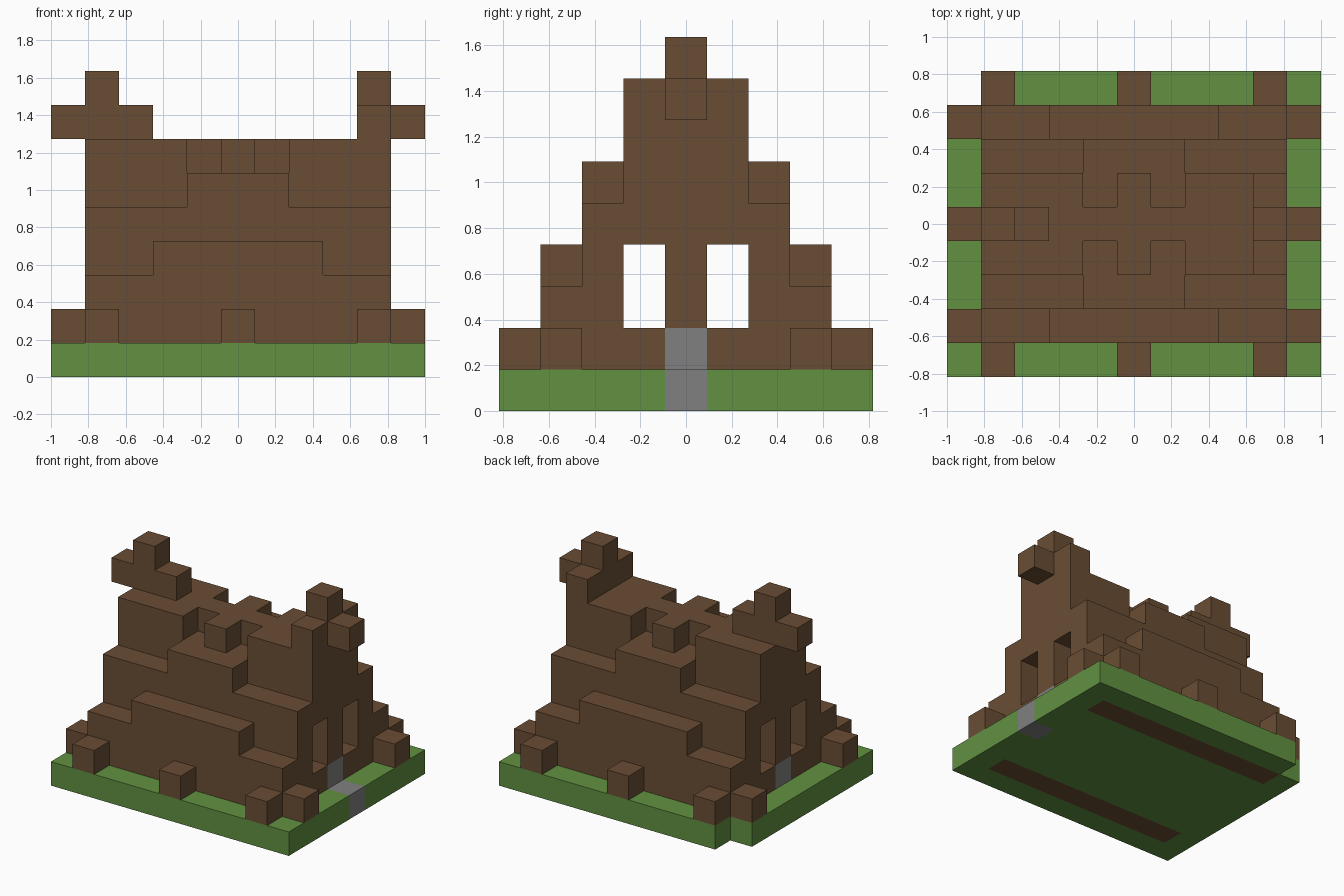
import bpy, bmesh
from mathutils import Vector

cube = bpy.data.objects.get("Cube")
if cube:
    bpy.data.objects.remove(cube, do_unlink=True)

UNIT = 2 / 11
cells = {}  # grid cell -> part name


def fill(part, xs, ys, zs):
    """Fill a block of cells; each range is (first, last)."""
    for x in range(xs[0], xs[1] + 1):
        for y in range(ys[0], ys[1] + 1):
            for z in range(zs[0], zs[1] + 1):
                cells[x, y, z] = part


def clear(x, y, z):
    cells.pop((x, y, z), None)


def material(name, color):
    mat = bpy.data.materials.new(name)
    mat.use_nodes = True
    mat.diffuse_color = (*color, 1)
    bsdf = mat.node_tree.nodes["Principled BSDF"]
    bsdf.inputs["Base Color"].default_value = (*color, 1)
    bsdf.inputs["Roughness"].default_value = 0.9
    return mat


wood = material("brown_wood", (0.144, 0.074, 0.034))
grass = material("green_grass", (0.120, 0.283, 0.053))
stone = material("grey_stone", (0.216, 0.216, 0.216))

# Grass slab with one corner missing
fill("grass_base", (-5, 5), (-4, 4), (0, 0))
clear(-5, 4, 0)

# Stepped long sides, taller toward the middle
for s in (-1, 1):
    fill("lower_walls", (-4, 4), (3 * s, 3 * s), (0, 2))
    fill("lower_walls", (-2, 2), (3 * s, 3 * s), (3, 3))
    fill("upper_walls", (-4, 4), (2 * s, 2 * s), (3, 4))
    fill("upper_walls", (-1, 1), (2 * s, 2 * s), (5, 5))
    fill("roof", (-4, 4), (s, s), (5, 6))
    for x in (-1, 1):
        clear(x, s, 6)
fill("roof", (-4, 4), (0, 0), (6, 6))

# End walls, narrowing in steps, with two windows and a stone door sill
for x in (-4, 4):
    for half, levels in ((3, (1, 2)), (2, (3, 4)), (1, (5, 6))):
        fill("end_walls", (x, x), (-half, half), levels)
    for y in (-1, 1):
        for z in (2, 3):
            clear(x, y, z)
    fill("door_sills", (x, x), (0, 0), (1, 1))
fill("path", (5, 5), (0, 0), (0, 0))

# Ridge ornaments
fill("ridge_ornaments", (-5, -3), (0, 0), (7, 7))
fill("ridge_ornaments", (4, 4), (-1, 1), (7, 7))
fill("ridge_ornaments", (5, 5), (0, 0), (7, 7))
for x in (-4, 4):
    fill("ridge_ornaments", (x, x), (0, 0), (8, 8))

# Short posts around the foot of the walls
for s in (-1, 1):
    for x in (-4, 0, 4):
        fill("foot_posts", (x, x), (4 * s, 4 * s), (1, 1))
    for x in (-5, 5):
        fill("foot_posts", (x, x), (3 * s, 3 * s), (1, 1))

PART_MATERIAL = {"grass_base": grass, "path": stone, "door_sills": stone}


def build(part):
    """Make one object from the exposed sides of a part's cells."""
    bm = bmesh.new()
    for cell in [c for c, p in cells.items() if p == part]:
        centre = Vector(cell) + Vector((0, 0, 0.5))
        for axis in range(3):
            for sign in (-1, 1):
                n = Vector((0, 0, 0))
                n[axis] = sign
                if tuple(int(a + b) for a, b in zip(cell, n)) in cells:
                    continue
                u = Vector((0, 0, 0))
                u[(axis + 1) % 3] = 1
                v = n.cross(u)
                corners = (-u - v, u - v, u + v, v - u)
                bm.faces.new([bm.verts.new((centre + (n + c) / 2) * UNIT)
                              for c in corners])
    bmesh.ops.remove_doubles(bm, verts=bm.verts, dist=UNIT / 100)
    mesh = bpy.data.meshes.new(part)
    bm.to_mesh(mesh)
    bm.free()
    mesh.materials.append(PART_MATERIAL.get(part, wood))
    bpy.context.collection.objects.link(bpy.data.objects.new(part, mesh))


for part in dict.fromkeys(cells.values()):
    build(part)
